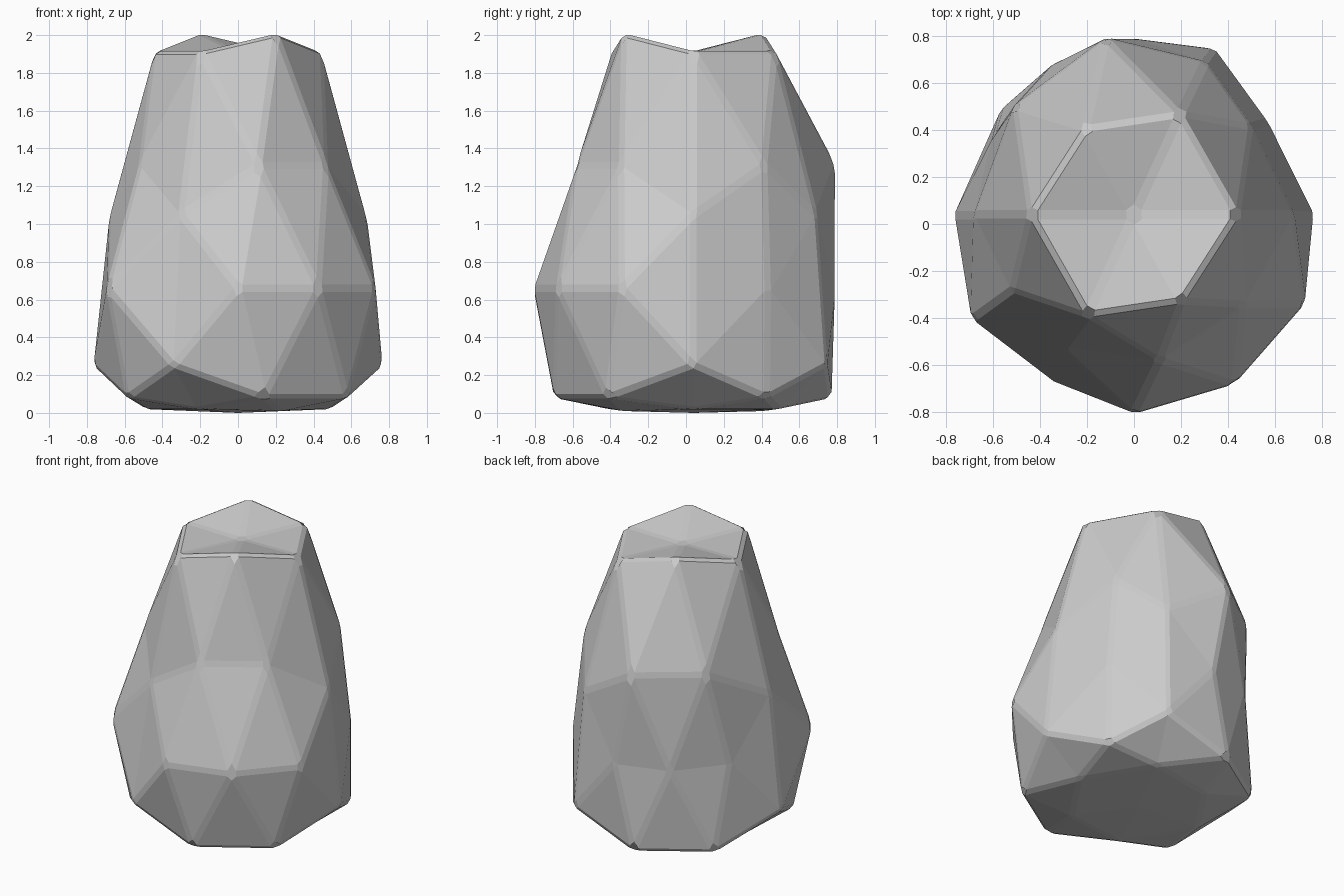
import bpy, bmesh, math
from mathutils import Matrix

if "Cube" in bpy.data.objects:
    bpy.data.objects.remove(bpy.data.objects["Cube"])

# level on unit sphere: (height, front x/y scale, back x/y scale)
PROFILE = {
    1.0:    (1.91, .75, .82, .75, .82),
    .851:   (2.01, .745, .83, .745, .83),
    .809:   (1.915, .755, .82, .755, .82),
    .526:   (1.31, .72, .72, .69, .84),
    .5:     (1.31, .68, .73, .74, .885),
    .309:   (1.05, .715, .67, .715, .765),
    0.0:    (.66, .815, .85, .67, .75),
    -.309:  (.25, .805, .84, .805, .83),
    -.5:    (.08, .84, .87, .82, .86),
    -.526:  (.08, .81, .87, .79, .87),
    -.809:  (.02, .83, .85, .83, .85),
    -.851:  (.01, .83, .85, .83, .85),
    -1.0:   (.0, .83, .85, .83, .85),
}
CENTRE_Y = .04

# faceted boulder: coarse icosphere lying on its side, reshaped level by level
bm = bmesh.new()
bmesh.ops.create_icosphere(bm, subdivisions=2, radius=1,
                           matrix=Matrix.Rotation(math.pi / 2, 4, 'X'))
for v in bm.verts:
    v.co.normalize()
    level = min(PROFILE, key=lambda k: abs(k - v.co.z))
    z, fx, fy, bx, by = PROFILE[level]
    sx, sy = (bx, by) if v.co.y > 0 else (fx, fy)
    v.co = (v.co.x * sx, v.co.y * sy + CENTRE_Y, z)
bmesh.ops.recalc_face_normals(bm, faces=bm.faces)

mesh = bpy.data.meshes.new("boulder")
bm.to_mesh(mesh)
bm.free()
boulder = bpy.data.objects.new("boulder", mesh)
bpy.context.collection.objects.link(boulder)

# narrow chamfer on the facet edges
bevel = boulder.modifiers.new("chamfer", 'BEVEL')
bevel.width = .02
bevel.segments = 1
bevel.limit_method = 'ANGLE'
bevel.angle_limit = math.radians(8)
